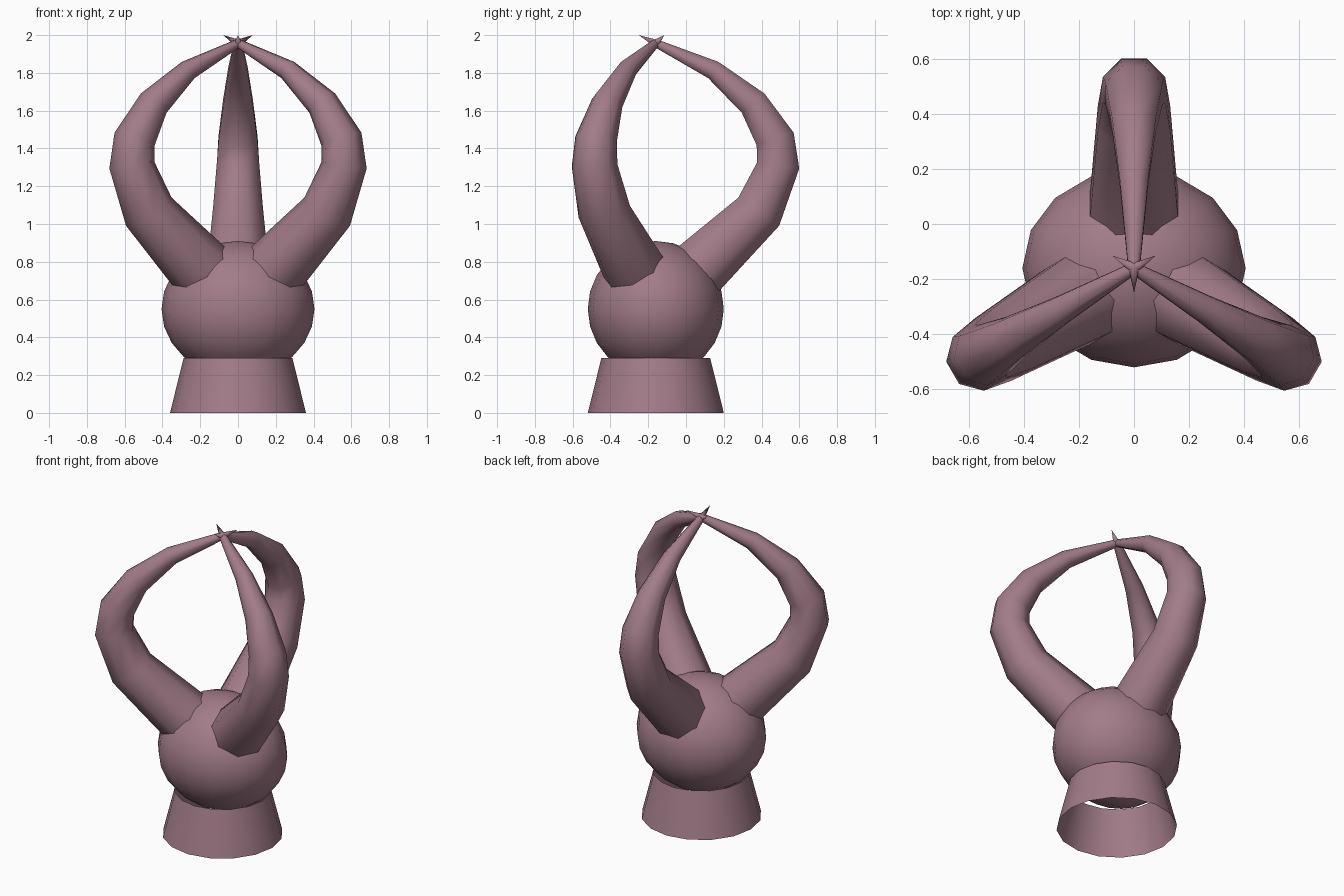
import bpy, bmesh, math
from mathutils import Vector

if "Cube" in bpy.data.objects:
    bpy.data.objects.remove(bpy.data.objects["Cube"])

CY = -0.16  # y of the vertical axis of the piece

mauve = bpy.data.materials.new("dusty_mauve")
mauve.diffuse_color = (0.36, 0.2, 0.25, 1)
mauve.use_nodes = True
mauve.node_tree.nodes["Principled BSDF"].inputs["Base Color"].default_value = mauve.diffuse_color


def finish(name, bm, angle):
    bmesh.ops.recalc_face_normals(bm, faces=bm.faces)
    me = bpy.data.meshes.new(name)
    bm.to_mesh(me)
    bm.free()
    me.materials.append(mauve)
    ob = bpy.data.objects.new(name, me)
    bpy.context.collection.objects.link(ob)
    bpy.ops.object.select_all(action='DESELECT')
    ob.select_set(True)
    bpy.context.view_layer.objects.active = ob
    bpy.ops.object.shade_smooth_by_angle(angle=math.radians(angle))
    return ob


# Open tapered base
bm = bmesh.new()
bmesh.ops.create_cone(bm, cap_ends=False, segments=16, radius1=0.36, radius2=0.288, depth=0.29)
finish("base_collar", bm, 40).location = (0, CY, 0.145)

# Slightly wide ball
bm = bmesh.new()
bmesh.ops.create_uvsphere(bm, u_segments=16, v_segments=12, radius=1)
bmesh.ops.scale(bm, vec=(0.405, 0.36, 0.36), verts=bm.verts)
finish("ball", bm, 60).location = (0, CY, 0.55)

# Claw path: distance from axis, height, radius
PATH = [(0.12, 0.66, 0.172), (0.235, 0.77, 0.172), (0.545, 1.065, 0.142),
        (0.648, 1.31, 0.122), (0.632, 1.45, 0.112), (0.515, 1.64, 0.085),
        (0.305, 1.815, 0.055), (0.02, 1.948, 0.025)]
APEX = (-0.09, 2.0)
SIDES = 8


def claw(name, angle):
    out = Vector((math.cos(angle), math.sin(angle), 0))
    side = Vector((-math.sin(angle), math.cos(angle), 0))
    up = Vector((0, 0, 1))
    axis = Vector((0, CY, 0))
    pts = [axis + out * r + up * z for r, z, _ in PATH]
    bm = bmesh.new()
    rings = []
    for i, p in enumerate(pts):
        before = (p - pts[i - 1]).normalized() if i else Vector()
        after = (pts[i + 1] - p).normalized() if i + 1 < len(pts) else Vector()
        normal = side.cross((before + after).normalized())
        ring = []
        for k in range(SIDES):
            a = (k + 0.5) * math.tau / SIDES
            ring.append(bm.verts.new(p + PATH[i][2] * (normal * math.cos(a) + side * math.sin(a))))
        rings.append(ring)
    for a, b in zip(rings, rings[1:]):
        for k in range(SIDES):
            j = (k + 1) % SIDES
            bm.faces.new((a[k], a[j], b[j], b[k]))
    # pointed end that crosses past the axis, and closed root
    tip = bm.verts.new(axis + out * APEX[0] + up * APEX[1])
    for k in range(SIDES):
        bm.faces.new((rings[-1][k], rings[-1][(k + 1) % SIDES], tip))
    bm.faces.new(rings[0])
    finish(name, bm, 60)


for name, deg in (("back_claw", 90), ("left_claw", 210), ("right_claw", 330)):
    claw(name, math.radians(deg))
